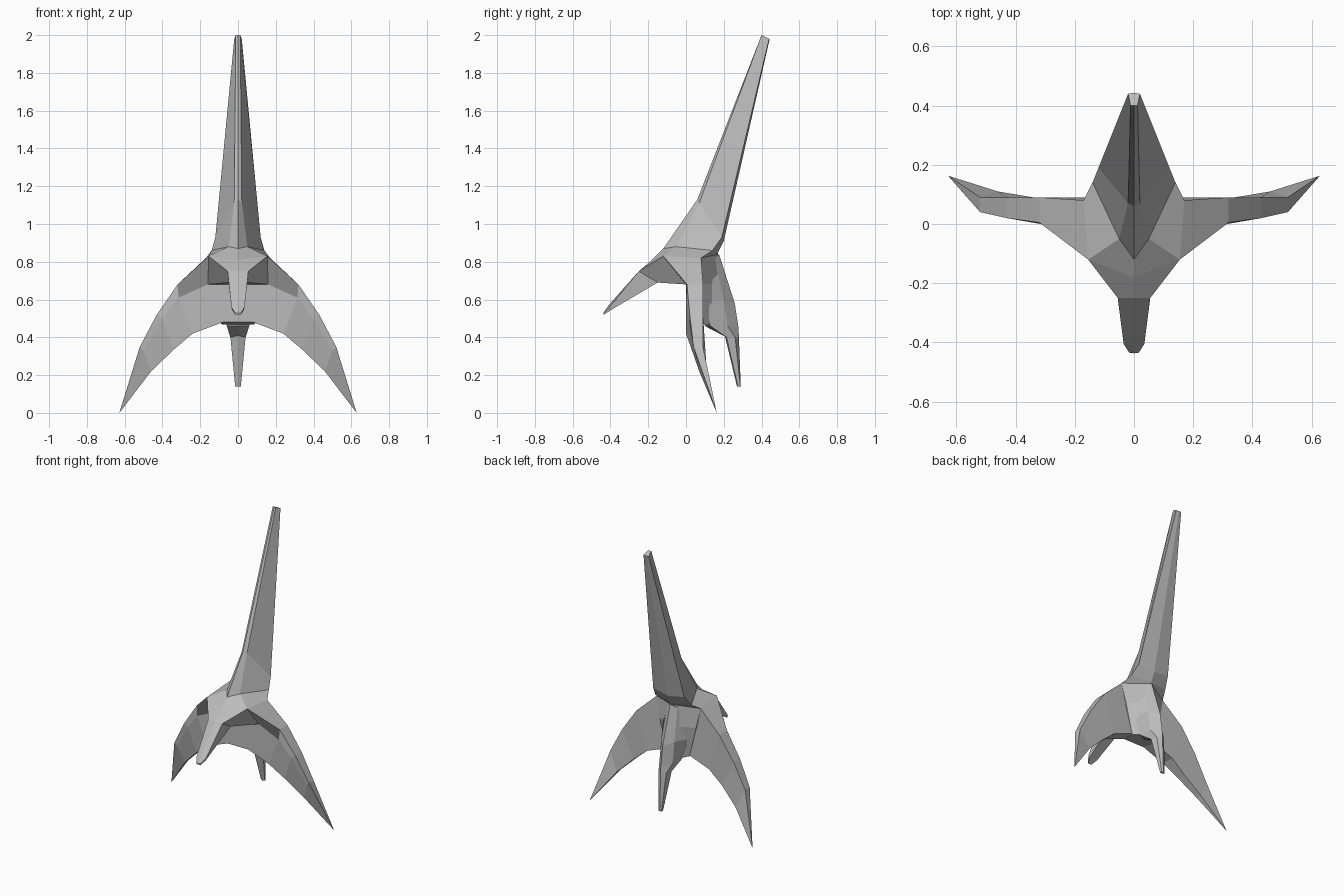
import bpy
import bmesh

cube = bpy.data.objects.get("Cube")
if cube:
    bpy.data.objects.remove(cube)

# One flat grey for the whole model
grey = bpy.data.materials.new("plain_grey")
grey.use_nodes = True
colour = (0.5, 0.5, 0.5, 1)
grey.diffuse_color = colour
grey.node_tree.nodes["Principled BSDF"].inputs["Base Color"].default_value = colour


def full_ring(half):
    """Complete a half section, listed from one centre point to the other."""
    return half + [(-x, y, z) for x, y, z in reversed(half[1:-1])]


def loft(name, rings):
    """Join equal-length rings into a closed flat-faced solid."""
    bm = bmesh.new()
    rows = [[bm.verts.new(p) for p in ring] for ring in rings]
    n = len(rows[0])
    for a, b in zip(rows, rows[1:]):
        for i in range(n):
            j = (i + 1) % n
            bm.faces.new((a[i], a[j], b[j], b[i]))
    bm.faces.new(rows[0])
    bm.faces.new(rows[-1])
    bmesh.ops.remove_doubles(bm, verts=bm.verts, dist=0.0005)
    bmesh.ops.recalc_face_normals(bm, faces=bm.faces)
    mesh = bpy.data.meshes.new(name)
    bm.to_mesh(mesh)
    bm.free()
    mesh.materials.append(grey)
    obj = bpy.data.objects.new(name, mesh)
    bpy.context.scene.collection.objects.link(obj)
    return obj


# Leaning spire flaring into the neck
spire = [
    [(0, .40, 2), (.012, .40, 2), (.02, .44, 1.98), (0, .443, 1.98)],
    [(0, .06, 1.13), (.02, .07, 1.11), (.12, .19, .93), (0, .2, .91)],
    [(0, -.12, .87), (.05, -.05, .88), (.14, .14, .86), (0, .17, .85)],
]
loft("spire", [full_ring(r) for r in spire])

# Shoulders and chest
body = [
    spire[-1],
    [(0, -.18, .81), (.155, -.12, .83), (.17, .08, .82), (0, .17, .84)],
    [(0, 0, .68), (.16, 0, .68), (.14, .09, .68), (0, .2, .7)],
    [(0, 0, .48), (.08, 0, .48), (.09, .09, .47), (0, .2, .46)],
]
loft("body", [full_ring(r) for r in body])

# Drooping beak, from the brow to the tip
beak = [
    [(0, -.18, .81), (.155, -.12, .83), (.16, 0, .68), (0, 0, .68)],
    [(0, -.25, .75), (.055, -.25, .75), (.05, -.15, .69), (0, -.15, .69)],
    [(0, -.41, .57), (.035, -.405, .56), (.03, -.40, .543), (0, -.40, .543)],
    [(0, -.437, .53), (.016, -.435, .53), (.014, -.435, .52), (0, -.437, .52)],
]
loft("beak", [full_ring(r) for r in beak])

# Tail fin with a ridge down the back
tail = [
    [(0, .07, .8), (.1, .09, .8), (.04, .15, .82), (0, .175, .84)],
    [(0, .07, .6), (.1, .09, .6), (.05, .2, .6), (0, .258, .58)],
    [(0, .1, .46), (.06, .13, .46), (.05, .22, .46), (0, .278, .45)],
    [(0, .205, .41), (.04, .215, .4), (.03, .26, .4), (0, .28, .4)],
    [(0, .27, .14), (.015, .275, .14), (.012, .288, .14), (0, .29, .14)],
]
loft("tail", [full_ring(r) for r in tail])

# Swept wings curving down to a point, mirrored
wing = [
    [(.155, -.12, .83), (.17, .08, .82), (.08, .09, .48), (.08, 0, .48), (.16, 0, .68)],
    [(.32, .005, .68), (.32, .09, .68), (.24, .09, .42), (.24, 0, .42), (.315, 0, .61)],
    [(.43, .02, .52), (.43, .09, .52), (.34, .09, .335), (.34, .03, .335), (.4, .015, .5)],
    [(.52, .04, .35), (.52, .09, .35), (.46, .11, .22), (.46, .07, .22), (.5, .045, .33)],
    [(.628, .163, 0)] * 5,
]
# The tip section shrinks to a point, so spread it a hair before welding
tip = [(x + i * .0001, y, z + i * i * .00002) for i, (x, y, z) in enumerate(wing[-1])]
wings = loft("wings", wing[:-1] + [tip])
wings.modifiers.new("mirror", "MIRROR").use_mirror_merge = False
